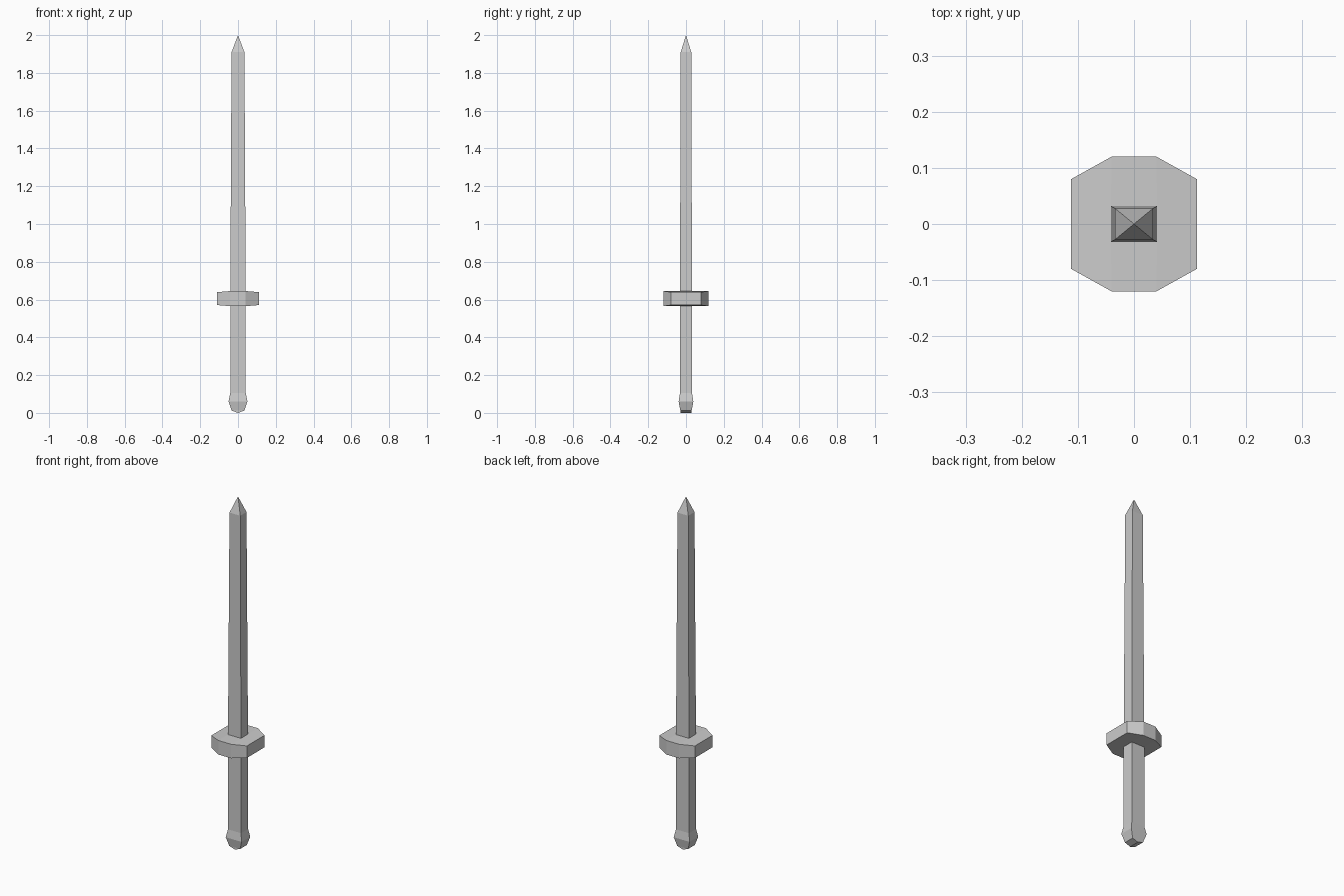
import bpy
import bmesh

if "Cube" in bpy.data.objects:
    bpy.data.objects.remove(bpy.data.objects["Cube"])


def finish(bm, name):
    bmesh.ops.recalc_face_normals(bm, faces=bm.faces[:])
    mesh = bpy.data.meshes.new(name)
    bm.to_mesh(mesh)
    bm.free()
    obj = bpy.data.objects.new(name, mesh)
    bpy.context.collection.objects.link(obj)
    return obj


def ring(bm, points):
    return [bm.verts.new(p) for p in points]


def rect(hx, hy, z):
    return [(-hx, -hy, z), (hx, -hy, z), (hx, hy, z), (-hx, hy, z)]


def loft(bm, sections):
    """Bridge (half_x, half_y, z) rectangles; returns first and last ring."""
    rings = [ring(bm, rect(*s)) for s in sections]
    for a, b in zip(rings, rings[1:]):
        for i in range(4):
            j = (i + 1) % 4
            bm.faces.new((a[i], a[j], b[j], b[i]))
    return rings[0], rings[-1]


# Blade: tapering square bar with a pyramid tip
bm = bmesh.new()
low, high = loft(bm, [(0.041, 0.032, 0.605), (0.034, 0.028, 1.91)])
tip = bm.verts.new((0, 0, 2.0))
for i in range(4):
    bm.faces.new((high[i], high[(i + 1) % 4], tip))
bm.faces.new(low)
finish(bm, "blade")

# Grip with flared pommel and a shallow ridge underneath
bm = bmesh.new()
low, high = loft(bm, [(0.034, 0.03, 0.012), (0.05, 0.039, 0.06),
                      (0.041, 0.032, 0.105), (0.041, 0.032, 0.605)])
r0, r1 = ring(bm, [(0, -0.03, 0), (0, 0.03, 0)])
bm.faces.new((low[0], r0, r1, low[3]))
bm.faces.new((r0, low[1], low[2], r1))
bm.faces.new((low[0], low[1], r0))
bm.faces.new((low[2], low[3], r1))
bm.faces.new(high)
finish(bm, "grip")

# Guard: eight-sided block, its side ends slightly thinner than the middle
bm = bmesh.new()
MID = 0.605
plan = [(-0.04, -0.12, 0.04), (0.04, -0.12, 0.04),
        (0.112, -0.08, 0.034), (0.112, 0.08, 0.034),
        (0.04, 0.12, 0.04), (-0.04, 0.12, 0.04),
        (-0.112, 0.08, 0.034), (-0.112, -0.08, 0.034)]
# plan index pairs spanned by each edge of the inner rectangle
inner_of = [0, 1, 1, 2, 2, 3, 3, 0]
outers = []
for s in (-1, 1):
    outer = ring(bm, [(x, y, MID + s * h) for x, y, h in plan])
    inner = ring(bm, rect(0.041, 0.032, MID + s * 0.04))
    for i in range(8):
        j = (i + 1) % 8
        a, b = inner[inner_of[i]], inner[inner_of[j]]
        bm.faces.new((outer[i], outer[j], a) if a is b else (outer[i], outer[j], b, a))
    bm.faces.new(inner)
    outers.append(outer)
for i in range(8):
    j = (i + 1) % 8
    bm.faces.new((outers[0][i], outers[0][j], outers[1][j], outers[1][i]))
finish(bm, "guard")
